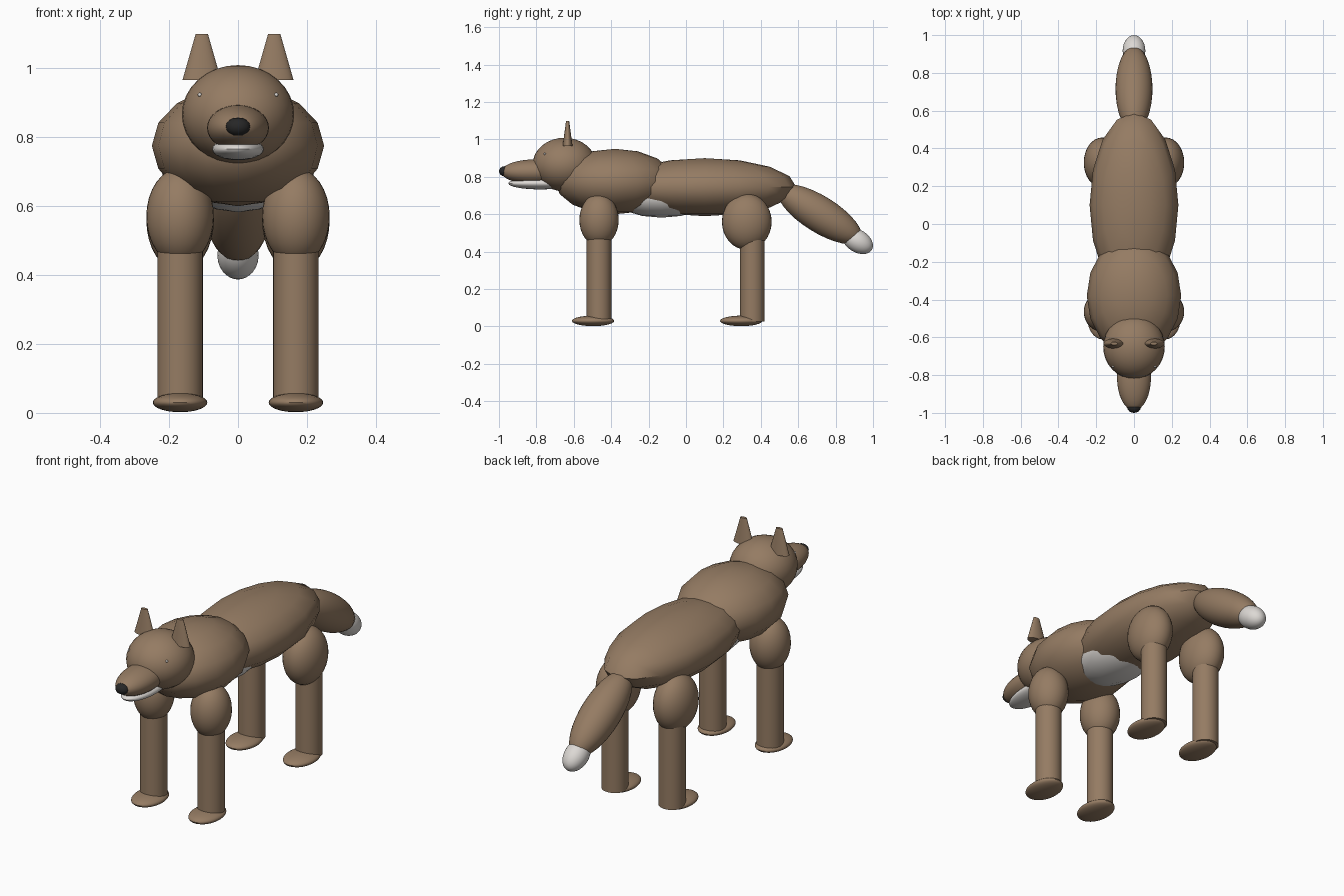
import bpy
import math

default_cube = bpy.data.objects.get("Cube")
if default_cube:
    bpy.data.objects.remove(default_cube, do_unlink=True)


def make_material(name, rgb):
    mat = bpy.data.materials.new(name)
    mat.use_nodes = True
    color = (*rgb, 1.0)
    mat.diffuse_color = color
    mat.node_tree.nodes["Principled BSDF"].inputs["Base Color"].default_value = color
    return mat


BROWN = make_material("brown fur", (0.30, 0.20, 0.125))
WHITE = make_material("white fur", (0.72, 0.69, 0.66))
BLACK = make_material("black nose", (0.02, 0.02, 0.02))


def finish(name, mat):
    obj = bpy.context.object
    obj.name = name
    obj.data.materials.append(mat)
    bpy.ops.object.transform_apply(location=False, rotation=True, scale=True)
    bpy.ops.object.shade_smooth_by_angle(angle=math.radians(40))
    return obj


def ellipsoid(name, center, radii, mat=BROWN, segments=32, tilt=0.0):
    bpy.ops.mesh.primitive_uv_sphere_add(
        segments=segments, ring_count=segments // 2, radius=1,
        location=center, rotation=(math.radians(tilt), 0, 0))
    bpy.context.object.scale = radii
    return finish(name, mat)


# Torso
ellipsoid("body", (0, 0.10, 0.745), (0.235, 0.49, 0.155), segments=16)
ellipsoid("chest", (0, -0.38, 0.775), (0.25, 0.32, 0.175), segments=16)
ellipsoid("belly", (0, -0.13, 0.70), (0.172, 0.27, 0.118), WHITE, segments=16)

# Head
ellipsoid("head", (0, -0.65, 0.866), (0.163, 0.17, 0.143))
ellipsoid("muzzle", (0, -0.81, 0.827), (0.09, 0.178, 0.066))
ellipsoid("lower_jaw", (0, -0.78, 0.765), (0.075, 0.17, 0.032), WHITE)
ellipsoid("nose", (0, -0.97, 0.83), (0.036, 0.03, 0.027), BLACK, segments=16)

# Tail sloping down and back
ellipsoid("tail", (0, 0.715, 0.60), (0.098, 0.26, 0.097), tilt=-32)
ellipsoid("tail_tip", (0, 0.917, 0.457), (0.06, 0.09, 0.06), WHITE, tilt=-32)

for side, sx in (("left", 1), ("right", -1)):
    # Ears and eyes
    bpy.ops.mesh.primitive_cone_add(vertices=32, radius1=0.056, radius2=0.018,
                                    depth=0.133, location=(sx * 0.105, -0.633, 1.032))
    bpy.context.object.scale = (1, 0.47, 1)
    finish(side + "_ear", BROWN)
    ellipsoid(side + "_eye", (sx * 0.111, -0.755, 0.923), (0.006,) * 3, WHITE, segments=12)

    # Legs: thigh, shin and paw
    legs = (("front", -0.465, -0.465, 0.57, 0.105, 0.14, -0.497),
            ("hind", 0.325, 0.355, 0.56, 0.133, 0.15, 0.295))
    for end, thigh_y, shin_y, thigh_z, ry, rz, paw_y in legs:
        label = side + "_" + end
        x = sx * 0.168
        ellipsoid(label + "_thigh", (x, thigh_y, thigh_z), (0.098, ry, rz))
        bpy.ops.mesh.primitive_cylinder_add(vertices=32, radius=0.066, depth=0.47,
                                            location=(x, shin_y, 0.262))
        finish(label + "_shin", BROWN)
        ellipsoid(label + "_paw", (x, paw_y, 0.03), (0.079, 0.113, 0.028))
